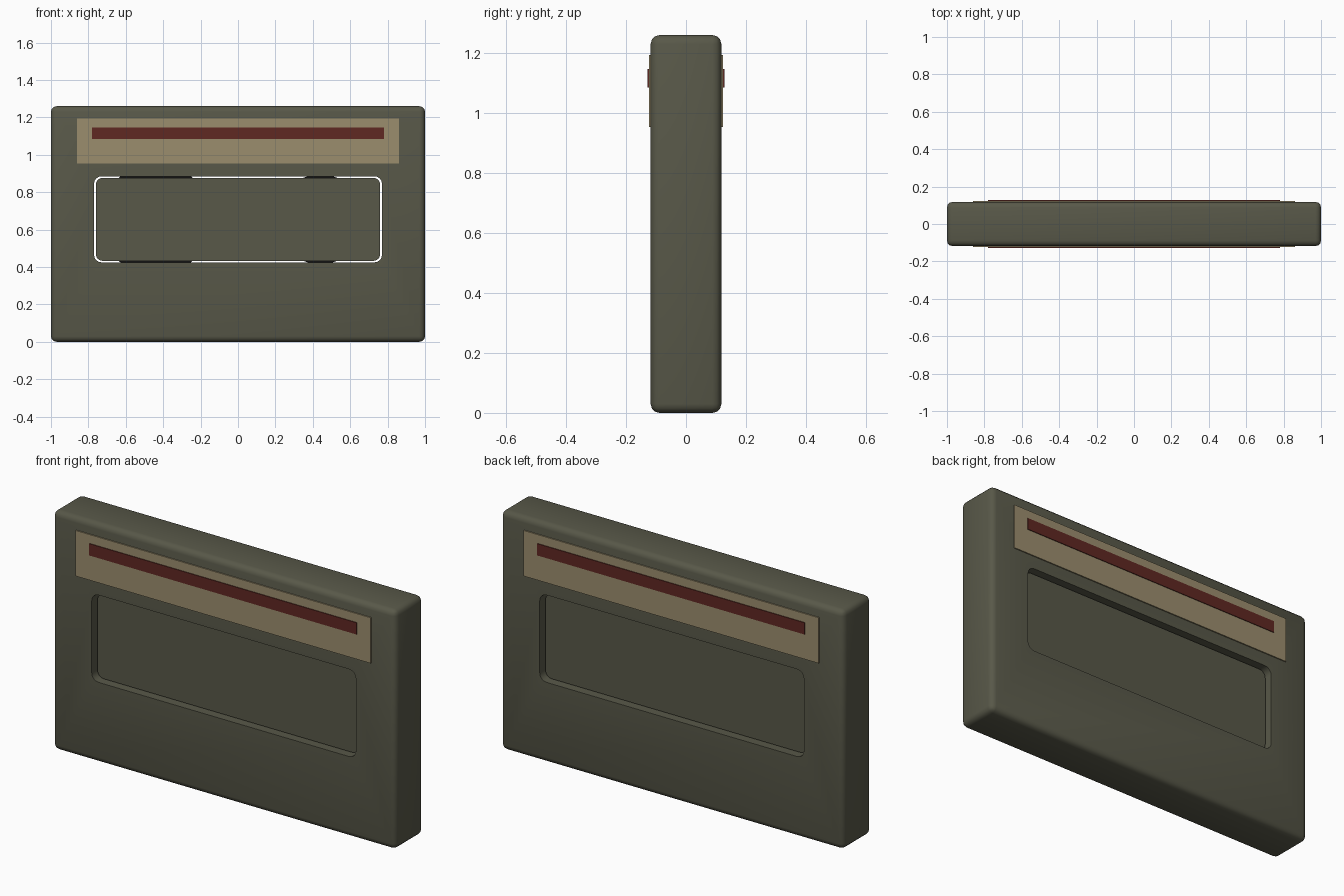
import bpy, bmesh, math

if "Cube" in bpy.data.objects:
    bpy.data.objects.remove(bpy.data.objects["Cube"])


def material(name, rgb):
    m = bpy.data.materials.new(name)
    m.diffuse_color = (*rgb, 1)
    m.use_nodes = True
    m.node_tree.nodes["Principled BSDF"].inputs["Base Color"].default_value = m.diffuse_color
    return m


OLIVE = material("olive_plastic", (0.098, 0.098, 0.066))
TAN = material("tan_label", (0.33, 0.27, 0.155))
RED = material("dark_red", (0.115, 0.021, 0.016))
BLACK = material("black_tape", (0.006, 0.006, 0.006))


def finish(name, bm, mat):
    bmesh.ops.recalc_face_normals(bm, faces=bm.faces)
    me = bpy.data.meshes.new(name)
    bm.to_mesh(me)
    bm.free()
    me.materials.append(mat)
    ob = bpy.data.objects.new(name, me)
    bpy.context.collection.objects.link(ob)
    return ob


def box(name, x, y, z, mat, bevel=0, segments=2, depth_edges_only=False):
    """Box between (min, max) pairs, with optionally rounded edges."""
    bm = bmesh.new()
    bmesh.ops.create_cube(bm, size=1)
    for v in bm.verts:
        for i, (lo, hi) in enumerate((x, y, z)):
            v.co[i] = lo if v.co[i] < 0 else hi
    if bevel:
        edges = [e for e in bm.edges if not depth_edges_only
                 or abs(e.verts[0].co.y - e.verts[1].co.y) > 1e-4]
        bmesh.ops.bevel(bm, geom=edges, offset=bevel, segments=segments,
                        profile=0.5, affect='EDGES')
    return finish(name, bm, mat)


def smooth(ob, angle=35):
    bpy.ops.object.select_all(action='DESELECT')
    ob.select_set(True)
    bpy.context.view_layer.objects.active = ob
    bpy.ops.object.shade_smooth_by_angle(angle=math.radians(angle))


# Shell with a rounded window opening cut right through
shell = box("shell", (-1, 1), (-0.118, 0.118), (0, 1.26), OLIVE, 0.03, 3)
cutter = box("window_cutter", (-0.77, 0.77), (-0.3, 0.3), (0.425, 0.885), OLIVE,
             0.04, 4, True)
cut = shell.modifiers.new("window", 'BOOLEAN')
cut.operation = 'DIFFERENCE'
cut.solver = 'EXACT'
cut.object = cutter
bpy.context.view_layer.objects.active = shell
bpy.ops.object.modifier_apply(modifier="window")
bpy.data.objects.remove(cutter)
smooth(shell)

# Recessed window panel, leaving a narrow gap all round
panel = box("window_panel", (-0.76, 0.76), (-0.085, 0.085), (0.433, 0.877), OLIVE,
            0.036, 4, True)
smooth(panel)

# Tape reels bridging the gap, hidden behind the panel
for name, x, r in (("full_reel", -0.44, 0.298), ("empty_reel", 0.44, 0.24)):
    bm = bmesh.new()
    bmesh.ops.create_cone(bm, cap_ends=True, segments=48, radius1=r, radius2=r, depth=0.12)
    for v in bm.verts:
        v.co = (v.co.x + x, v.co.z, v.co.y + 0.655)
    smooth(finish(name, bm, BLACK))

# Label and stripe on both faces
for side, s in (("front", -1), ("back", 1)):
    for part, w, d, z, mat in (("label", 0.86, (0.117, 0.124), (0.953, 1.193), TAN),
                               ("label_stripe", 0.78, (0.1235, 0.128), (1.085, 1.147), RED)):
        box(f"{side}_{part}", (-w, w), sorted((s * d[0], s * d[1])), z, mat)
